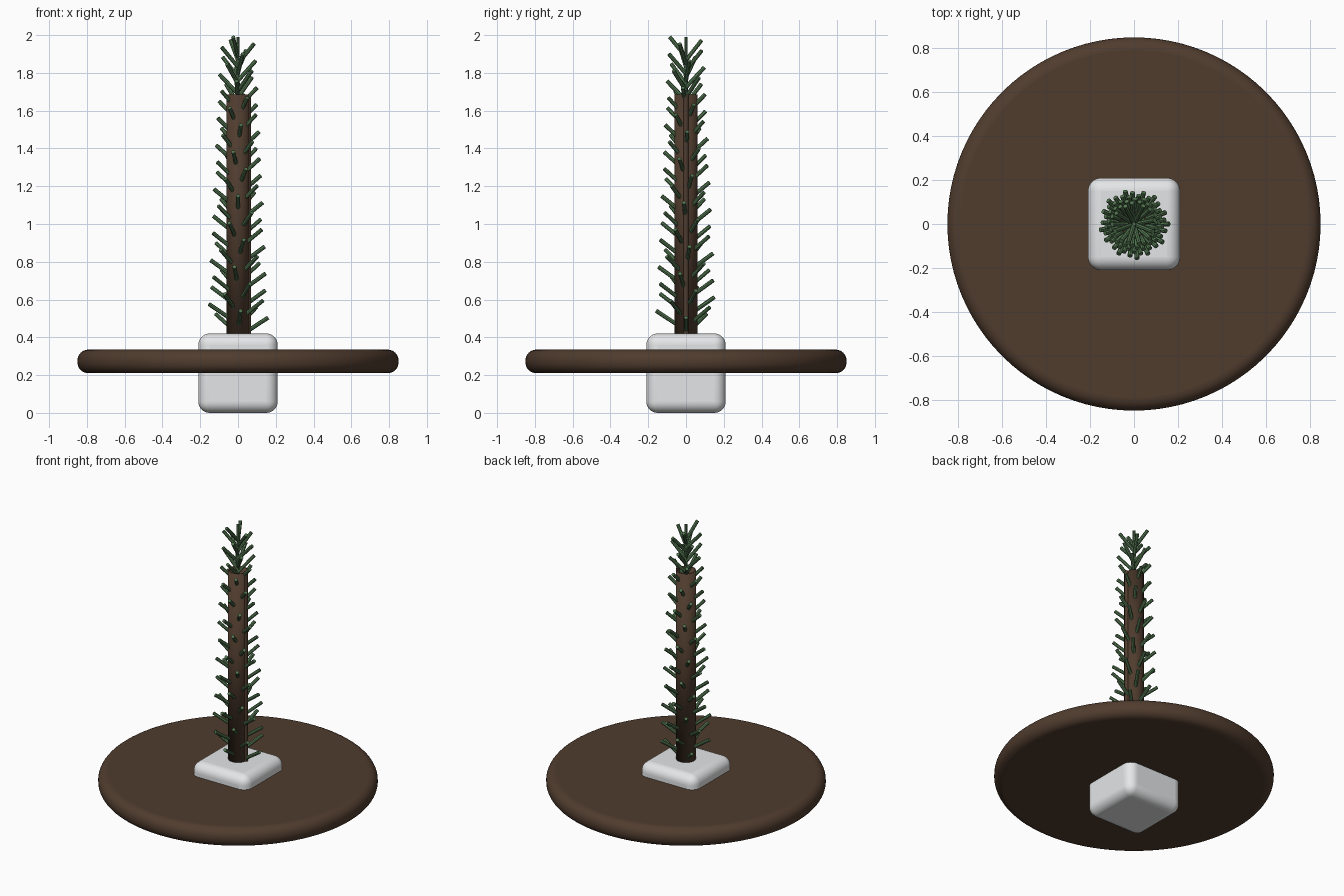
import bpy, bmesh, math
from mathutils import Vector

cube = bpy.data.objects.get("Cube")
if cube:
    bpy.data.objects.remove(cube, do_unlink=True)


def material(name, rgb):
    m = bpy.data.materials.new(name)
    m.use_nodes = True
    m.diffuse_color = (*rgb, 1)
    m.node_tree.nodes["Principled BSDF"].inputs["Base Color"].default_value = (*rgb, 1)
    return m


brown = material("bark brown", (0.08, 0.045, 0.027))
green = material("needle green", (0.085, 0.18, 0.08))
white = material("stand white", (0.8, 0.81, 0.82))


def finish(obj, name, mat, bevel=0, segments=8):
    obj.name = name
    obj.data.materials.append(mat)
    if bevel:
        mod = obj.modifiers.new("rounded", 'BEVEL')
        mod.width, mod.segments = bevel, segments
        mod.limit_method = 'ANGLE'
    bpy.ops.object.select_all(action='DESELECT')
    obj.select_set(True)
    bpy.context.view_layer.objects.active = obj
    bpy.ops.object.shade_smooth_by_angle(angle=math.radians(40))
    return obj


def cylinder(name, mat, radius, bottom, top, x=0, sides=32, bevel=0, fill='NGON'):
    bpy.ops.mesh.primitive_cylinder_add(
        vertices=sides, radius=radius, depth=top - bottom,
        end_fill_type=fill, location=(x, 0, (bottom + top) / 2))
    return finish(bpy.context.object, name, mat, bevel)


# Stand: rounded block through a rounded disc
bpy.ops.mesh.primitive_cube_add(size=0.42, location=(0, 0, 0.21))
finish(bpy.context.object, "base_block", white, 0.06)
cylinder("base_disc", brown, 0.85, 0.21, 0.335, sides=96, bevel=0.058)

# Trunk: open tube with a thin rod along its side and a leader shoot on top
trunk = cylinder("trunk", brown, 0.06, 0.41, 1.685, fill='NOTHING')
wall = trunk.modifiers.new("wall", 'SOLIDIFY')
wall.thickness = 0.008
cylinder("side_rod", brown, 0.013, 0.41, 1.685, x=0.057, sides=12)
cylinder("leader_shoot", green, 0.009, 1.3, 1.99, sides=8)

# Needles: golden-angle spiral, shorter towards the top
COUNT = 84
bm = bmesh.new()
for i in range(COUNT):
    t = i / (COUNT - 1)
    angle = i * math.radians(137.508)
    reach = 0.16 - 0.07 * t
    z = 0.4 + 1.485 * t
    base = Vector((0, 0, z))
    tip = Vector((reach * math.cos(angle), reach * math.sin(angle), z + 0.105))
    axis = tip - base
    made = bmesh.ops.create_cone(bm, cap_ends=True, segments=8, radius1=0.011,
                                 radius2=0.011, depth=axis.length)
    matrix = axis.to_track_quat('Z', 'Y').to_matrix().to_4x4()
    matrix.translation = (base + tip) / 2
    bmesh.ops.transform(bm, matrix=matrix, verts=made["verts"])
mesh = bpy.data.meshes.new("needles")
bm.to_mesh(mesh)
bm.free()
needles = bpy.data.objects.new("needles", mesh)
bpy.context.collection.objects.link(needles)
finish(needles, "needles", green)
